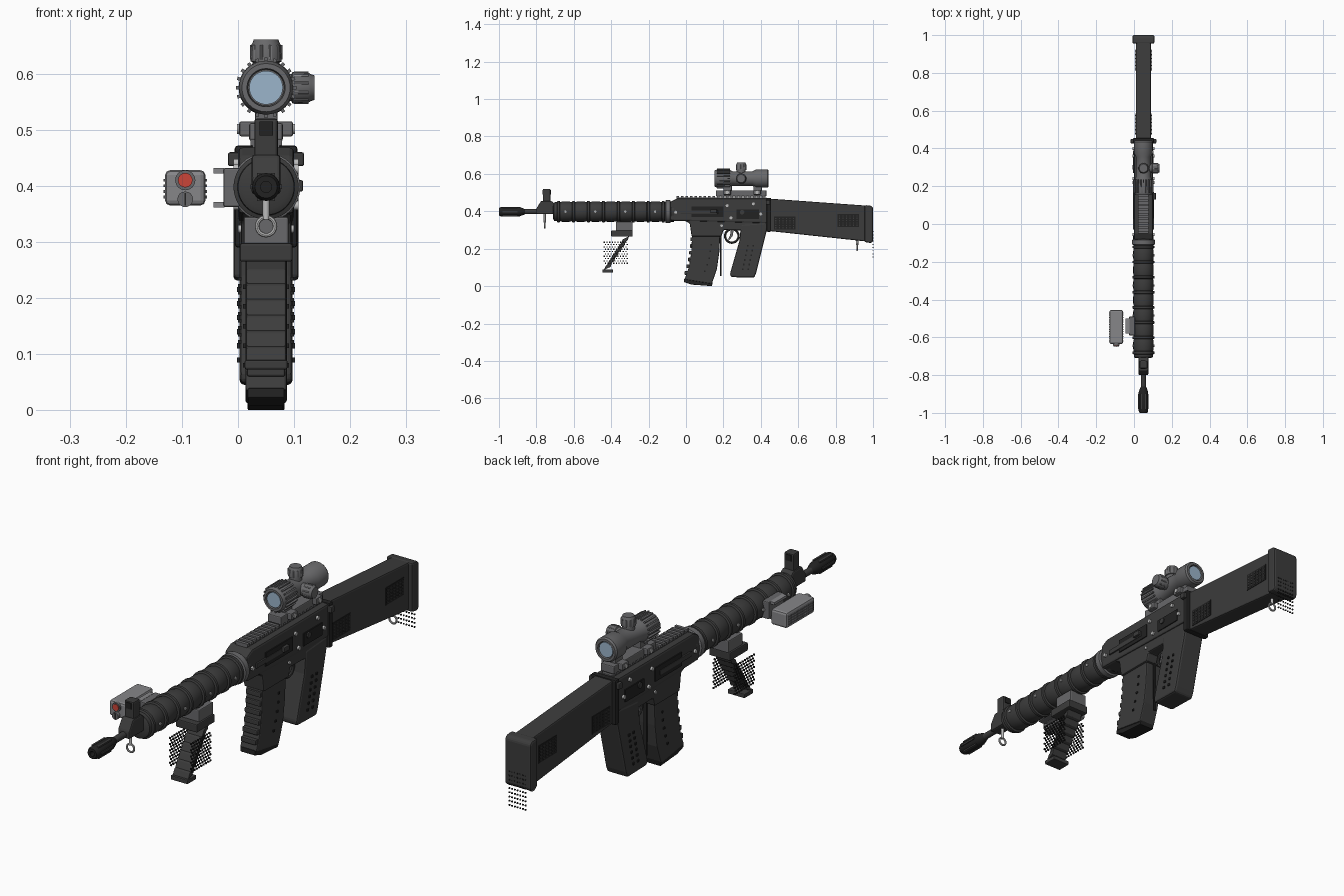
import bpy, bmesh, math
from mathutils import Matrix, Vector

if "Cube" in bpy.data.objects:
    bpy.data.objects.remove(bpy.data.objects["Cube"])

CX, BORE = 0.05, 0.398      # centre line of the body and height of the barrel
rounded = []


def material(name, *rgb):
    m = bpy.data.materials.new(name)
    m.use_nodes = True
    m.diffuse_color = (*rgb, 1)
    m.node_tree.nodes["Principled BSDF"].inputs["Base Color"].default_value = (*rgb, 1)
    return m


BODY = material("charcoal", 0.045, 0.045, 0.045)
DARK = material("black", 0.016, 0.016, 0.016)
GREY = material("mid grey", 0.14, 0.14, 0.145)
LIGHT = material("light grey", 0.24, 0.24, 0.25)
STEEL = material("bright steel", 0.5, 0.5, 0.5)
GLASS = material("blue glass", 0.33, 0.46, 0.6)
RED = material("red lens", 0.6, 0.06, 0.04)


def finish(name, bm, mat, bevel=0, smooth=False):
    bmesh.ops.recalc_face_normals(bm, faces=bm.faces)
    me = bpy.data.meshes.new(name)
    bm.to_mesh(me)
    bm.free()
    me.materials.append(mat)
    ob = bpy.data.objects.new(name, me)
    bpy.context.collection.objects.link(ob)
    if bevel:
        mod = ob.modifiers.new("Bevel", "BEVEL")
        mod.width, mod.segments = bevel, 2
    if smooth:
        rounded.append(ob)
    return ob


def prism(name, profile, half, mat, bevel=0.0, cx=CX):
    """Side outline of (y, z) points, given a width across x."""
    bm = bmesh.new()
    face = bm.faces.new([bm.verts.new((cx - half, y, z)) for y, z in profile])
    out = bmesh.ops.extrude_face_region(bm, geom=[face])["geom"]
    bmesh.ops.translate(bm, vec=(2 * half, 0, 0),
                        verts=[v for v in out if isinstance(v, bmesh.types.BMVert)])
    return finish(name, bm, mat, bevel)


def box(name, cx, half, y0, y1, z0, z1, mat, bevel=0.0):
    return prism(name, [(y0, z0), (y1, z0), (y1, z1), (y0, z1)], half, mat, bevel, cx)


def lathe(name, profile, mat, origin=(CX, 0, BORE), axis=(0, 1, 0), sides=32):
    """Turn (distance along axis, radius) points about an axis."""
    bm = bmesh.new()
    turn = Vector((0, 0, 1)).rotation_difference(Vector(axis)).to_matrix().to_4x4()
    place = Matrix.Translation(origin) @ turn
    rings = [[bm.verts.new(place @ Vector((r * math.cos(math.tau * i / sides),
                                           r * math.sin(math.tau * i / sides), d)))
              for i in range(sides)] for d, r in profile]
    for a, b in zip(rings, rings[1:]):
        for i in range(sides):
            j = (i + 1) % sides
            bm.faces.new((a[i], a[j], b[j], b[i]))
    bm.faces.new(rings[0])
    bm.faces.new(rings[-1])
    return finish(name, bm, mat, smooth=True)


def rod(name, origin, axis, length, radius, mat, sides=16):
    return lathe(name, [(0, radius), (length, radius)], mat, origin, axis, sides)


def hoop(name, centre, radius, thick, mat, rotation):
    bpy.ops.mesh.primitive_torus_add(location=centre, rotation=rotation, major_radius=radius,
                                     minor_radius=thick, major_segments=24, minor_segments=8)
    ob = bpy.context.object
    ob.name = name
    ob.data.materials.append(mat)
    rounded.append(ob)


def dots(name, points, size, mat):
    bm = bmesh.new()
    for p in points:
        bmesh.ops.create_cube(bm, size=size, matrix=Matrix.Translation(p))
    finish(name, bm, mat)


# Barrel, flash hider and front sight
lathe("barrel", [(-0.9, 0.013), (-0.7, 0.013)], BODY)
lathe("flash_hider", [(-0.96, 0.01), (-1, 0.01), (-1, 0.02), (-0.99, 0.025), (-0.89, 0.025),
                      (-0.87, 0.018), (-0.86, 0.013)], DARK, sides=16)
for i in range(6):
    a = math.tau * i / 6
    box("flash_hider_rib", CX + 0.024 * math.cos(a), 0.004, -0.98, -0.9,
        BORE + 0.024 * math.sin(a) - 0.004, BORE + 0.024 * math.sin(a) + 0.004, BODY)
prism("front_sight_base", [(-0.8, 0.385), (-0.7, 0.385), (-0.7, 0.44), (-0.72, 0.455),
                           (-0.775, 0.455), (-0.8, 0.415)], 0.026, BODY, 0.006)
box("front_sight_post", CX, 0.021, -0.765, -0.725, 0.45, 0.52, BODY, 0.005)
box("front_sight_notch", CX, 0.012, -0.768, -0.722, 0.49, 0.515, DARK)
rod("front_loop_stem", (CX, -0.755, 0.34), (0, 0, 1), 0.05, 0.006, STEEL)
hoop("front_loop", (CX, -0.755, 0.328), 0.016, 0.004, STEEL, (math.pi / 2, 0, 0))

# Ribbed handguard
outline = [(-0.71, 0.04), (-0.705, 0.05)]
for i in range(8):
    y = -0.69 + i * 0.08
    outline += [(y, 0.051), (y + 0.003, 0.058), (y + 0.014, 0.058), (y + 0.017, 0.051),
                (y + 0.028, 0.054), (y + 0.066, 0.054)]
lathe("handguard", outline + [(-0.07, 0.051)], BODY, sides=40)
for y in (-0.645, -0.485, -0.325, -0.165):
    for side in (-1, 1):
        rod("handguard_stud", (CX + side * 0.05, y, BORE), (side, 0, 0), 0.008, 0.006, STEEL)
lathe("barrel_nut", [(-0.112, 0.05), (-0.108, 0.061), (-0.085, 0.061), (-0.08, 0.052)], GREY)

# Receiver with shoulders, top rail and side details
prism("upper_receiver", [(-0.085, 0.35), (0.44, 0.335), (0.44, 0.468), (-0.05, 0.468),
                         (-0.085, 0.45)], 0.05, BODY, 0.008)
prism("lower_receiver", [(-0.03, 0.36), (0.02, 0.335), (0.03, 0.265), (0.19, 0.265),
                         (0.2, 0.3), (0.44, 0.295), (0.44, 0.38), (-0.03, 0.38)], 0.045, BODY, 0.006)
box("stock_collar", CX, 0.068, 0.427, 0.45, 0.435, 0.46, BODY, 0.004)
box("collar_plate", CX, 0.056, 0.43, 0.455, 0.29, 0.472, DARK, 0.006)
box("top_rail", CX, 0.024, -0.05, 0.43, 0.465, 0.474, GREY)
for i in range(20):
    y = -0.05 + i * 0.024
    box("rail_tooth", CX, 0.028, y, y + 0.013, 0.472, 0.483, GREY)
for side in (-1, 1):
    x = CX + side * 0.05
    box("side_panel", x, 0.004, 0.03, 0.2, 0.37, 0.425, DARK)
    box("side_strip", x, 0.006, -0.03, 0.17, 0.385, 0.405, BODY, 0.002)
    box("rear_side_panel", x, 0.004, 0.27, 0.39, 0.36, 0.41, DARK)
    for y, z in ((-0.055, 0.395), (0.4, 0.385), (0.36, 0.44), (0.22, 0.43), (0.24, 0.365)):
        rod("receiver_screw", (x, y, z), (side, 0, 0), 0.008, 0.008, STEEL)
    rod("pivot_pin", (CX + side * 0.043, 0.19, 0.323), (side, 0, 0), 0.007, 0.007, STEEL)
    rod("selector_boss", (CX + side * 0.045, 0.3, 0.395), (side, 0, 0), 0.014, 0.012, BODY)
box("charging_handle", CX + 0.058, 0.008, 0.13, 0.165, 0.39, 0.41, BODY, 0.003)

# Magazine with ribbed front
prism("magazine", [(0.033, 0.28), (0.028, 0.18), (0.015, 0.1), (-0.008, 0.035), (0.138, 0.012),
                   (0.165, 0.09), (0.178, 0.18), (0.183, 0.28)], 0.037, BODY, 0.005)
foot = [(-0.01, 0.04), (-0.012, 0.022), (0.03, 0.008), (0.138, 0), (0.143, 0.018)]
prism("magazine_foot", foot, 0.033, DARK, 0.003)
for i in range(6):
    z = 0.07 + i * 0.036
    y = 0.033 - 0.8 * (0.27 - z) ** 2
    box("magazine_rib", CX, 0.034, y - 0.009, y + 0.02, z - 0.01, z + 0.01, BODY, 0.004)
dots("magazine_holes", [(CX + s * 0.037, 0.135 - 1.2 * (0.25 - z) ** 2, z) for s in (-1, 1)
                        for z in (0.08, 0.115, 0.15, 0.185, 0.22)], 0.008, DARK)
box("magazine_catch", CX, 0.006, 0.183, 0.19, 0.055, 0.27, DARK)

# Trigger, guard and rear grip
hoop("trigger_guard", (CX, 0.245, 0.268), 0.036, 0.006, BODY, (0, math.pi / 2, 0))
prism("trigger", [(0.24, 0.3), (0.235, 0.27), (0.225, 0.25), (0.233, 0.247), (0.25, 0.27),
                  (0.255, 0.3)], 0.008, GREY)
prism("rear_grip", [(0.295, 0.33), (0.285, 0.24), (0.235, 0.065), (0.24, 0.048), (0.365, 0.045),
                    (0.375, 0.07), (0.435, 0.31), (0.435, 0.34)], 0.047, BODY, 0.008)
dots("grip_holes", [(CX + s * 0.047, 0.305 + c * 0.03 + (z - 0.1) * 0.22, z) for s in (-1, 1)
                    for c in range(2) for z in (0.09, 0.115, 0.14, 0.165, 0.19, 0.215)], 0.009, DARK)

# Stock with vent panels and butt plate
prism("stock", [(0.44, 0.295), (0.97, 0.238), (0.97, 0.43), (0.44, 0.468)], 0.04, BODY, 0.006)
prism("butt_plate", [(0.955, 0.235), (0.99, 0.23), (1, 0.24), (1, 0.42), (0.99, 0.43),
                     (0.955, 0.433)], 0.058, BODY, 0.008)
for side in (-1, 1):
    x = CX + side * 0.04
    for y, z in ((0.47, 0.302), (0.81, 0.315)):
        box("vent_panel", x, 0.002, y, y + 0.115, z, z + 0.07, DARK)
        dots("vent_holes", [(x + side * 0.001, y + 0.01 + i * 0.019, z + 0.01 + j * 0.0125)
                            for i in range(6) for j in range(5)], 0.006, BODY)
dots("butt_texture", [(0.015 + i * 0.012, 0.999, 0.155 + j * 0.017)
                      for i in range(7) for j in range(9)], 0.005, DARK)
rod("rear_loop_stem", (CX, 0.915, 0.22), (0, 0, 1), 0.03, 0.006, STEEL)
hoop("rear_loop", (CX, 0.915, 0.208), 0.016, 0.004, STEEL, (math.pi / 2, 0, 0))

# Angled fore grip of stacked wedges
box("fore_grip_clamp", CX, 0.04, -0.375, -0.285, 0.295, 0.345, GREY, 0.004)
box("fore_grip_mount", CX, 0.047, -0.4, -0.285, 0.265, 0.298, BODY, 0.004)
for i in range(6):
    y, z = -0.325 - i * 0.018, 0.255 - i * 0.028
    prism("fore_grip_wedge", [(y - 0.025, z - 0.03), (y + 0.012, z - 0.012), (y + 0.02, z + 0.012),
                              (y - 0.012, z - 0.004)], 0.035, BODY, 0.002)
box("fore_grip_foot", CX, 0.038, -0.447, -0.39, 0.073, 0.09, BODY, 0.003)
dots("fore_grip_texture", [(CX + s * 0.047, -0.43 + i * 0.0145 - (j % 2) * 0.007, 0.122 + j * 0.0125)
                           for s in (-1, 1) for i in range(9) for j in range(10)], 0.006, DARK)

# Scope, turrets, lenses and mount
SZ = 0.575
lathe("scope_tube", [(0.18, 0.032), (0.153, 0.034), (0.153, 0.043), (0.165, 0.048), (0.235, 0.046),
                     (0.25, 0.039), (0.355, 0.039), (0.375, 0.049), (0.435, 0.049), (0.442, 0.044),
                     (0.442, 0.034), (0.425, 0.032)], GREY, (CX, 0, SZ))
rod("scope_front_lens", (CX, 0.156, SZ), (0, 1, 0), 0.02, 0.03, GLASS, 32)
rod("scope_rear_lens", (CX, 0.418, SZ), (0, 1, 0), 0.02, 0.03, GLASS, 32)
for i in range(20):
    fin = box("scope_fin", 0, 0.003, -0.035, 0.035, 0.043, 0.054, GREY)
    fin.matrix_world = Matrix.Translation((CX, 0.2, SZ)) @ Matrix.Rotation(math.tau * i / 20, 4, "Y")
for name, axis in (("top_turret", (0, 0, 1)), ("side_turret", (1, 0, 0))):
    lathe(name, [(0.03, 0.024), (0.045, 0.024), (0.047, 0.028), (0.075, 0.027), (0.08, 0.024),
                 (0.086, 0.022)], GREY, (CX, 0.295, SZ), axis, 20)
    for i in range(10):
        a = math.tau * i / 10
        offset = Vector((0, math.sin(a), math.cos(a))) if axis[0] else \
            Vector((math.cos(a), math.sin(a), 0))
        rod("turret_grip", Vector((CX, 0.295, SZ)) + offset * 0.026 + Vector(axis) * 0.05,
            axis, 0.026, 0.003, LIGHT, 8)
box("scope_mount_base", CX, 0.03, 0.16, 0.43, 0.48, 0.512, GREY, 0.004)
for y in (0.2, 0.36):
    box("scope_mount_leg", CX, 0.02, y, y + 0.045, 0.505, 0.545, GREY, 0.003)
    box("scope_mount_clamp", CX, 0.048, y, y + 0.04, 0.488, 0.515, GREY, 0.004)
    for side in (-1, 1):
        rod("clamp_screw", (CX + side * 0.045, y + 0.02, 0.501), (side, 0, 0), 0.007, 0.009, STEEL)

# Side pointer box with lens, knob and bracket
box("pointer_box", -0.094, 0.036, -0.635, -0.455, 0.365, 0.428, LIGHT, 0.009)
rod("pointer_bezel", (-0.094, -0.642, 0.41), (0, 1, 0), 0.02, 0.018, GREY)
rod("pointer_lens", (-0.094, -0.645, 0.41), (0, 1, 0), 0.01, 0.013, RED)
rod("pointer_knob", (-0.094, -0.648, 0.376), (0, 1, 0), 0.02, 0.014, GREY)
box("pointer_knob_slot", -0.094, 0.0015, -0.65, -0.64, 0.365, 0.387, DARK)
box("pointer_bracket", -0.011, 0.015, -0.59, -0.49, 0.362, 0.432, GREY, 0.004)
for z in (0.366, 0.427):
    box("bracket_prong", -0.034, 0.01, -0.58, -0.5, z - 0.005, z + 0.005, LIGHT)
dots("pointer_grips", [(-0.094 + s * 0.036, -0.62 + i * 0.0125, z) for s in (-1, 1)
                       for i in range(13) for z in (0.38, 0.39, 0.4, 0.41)], 0.005, GREY)

# Smooth the round parts, keeping hard edges
bpy.ops.object.select_all(action="DESELECT")
for ob in rounded:
    ob.select_set(True)
bpy.context.view_layer.objects.active = rounded[0]
bpy.ops.object.shade_smooth_by_angle(angle=math.radians(35))
